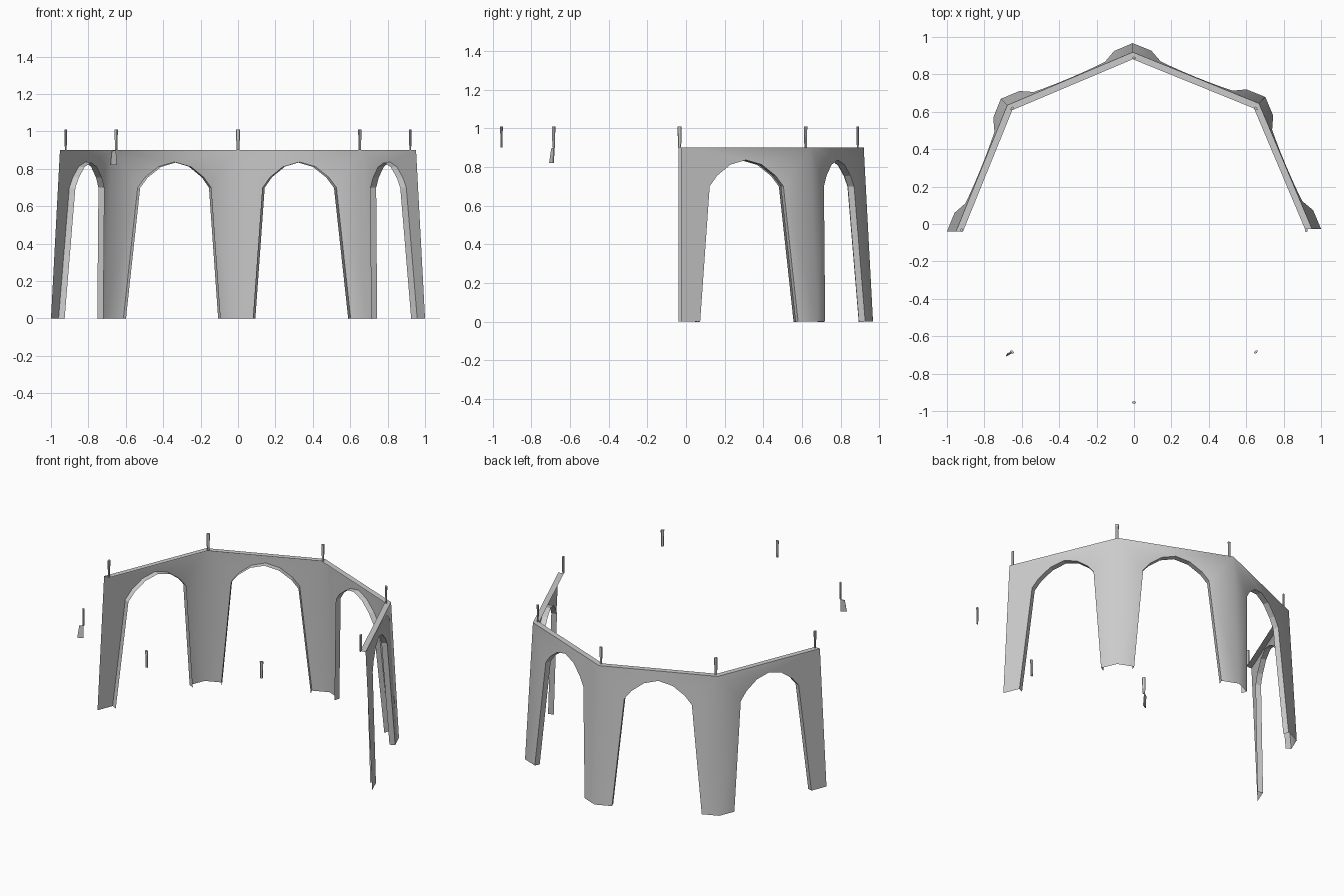
import bpy, bmesh, math
from mathutils import Vector, Matrix

if "Cube" in bpy.data.objects:
    bpy.data.objects.remove(bpy.data.objects["Cube"])

CY = -0.033                 # centre of the octagon
R_TOP, R_BASE, H = 0.952, 1.0, 0.9
LIP = 0.035                 # width of the inward rims
TURN = math.radians(0.4)

grey = bpy.data.materials.new("stone grey")
grey.diffuse_color = (0.6, 0.6, 0.6, 1)
grey.use_nodes = True
grey.node_tree.nodes["Principled BSDF"].inputs["Base Color"].default_value = grey.diffuse_color


def make(name, faces, smooth=False):
    bm = bmesh.new()
    for f in faces:
        bm.faces.new([bm.verts.new(p) for p in f])
    bmesh.ops.remove_doubles(bm, verts=bm.verts, dist=1e-4)
    bmesh.ops.recalc_face_normals(bm, faces=bm.faces)
    me = bpy.data.meshes.new(name)
    bm.to_mesh(me)
    bm.free()
    me.materials.append(grey)
    ob = bpy.data.objects.new(name, me)
    bpy.context.collection.objects.link(ob)
    if smooth:
        bpy.ops.object.select_all(action='DESELECT')
        ob.select_set(True)
        bpy.context.view_layer.objects.active = ob
        bpy.ops.object.shade_smooth_by_angle(angle=math.radians(60))
    return ob


def radius(z):
    return R_BASE + (R_TOP - R_BASE) * z / H


def corner(k, z, r=None):
    a = k * math.pi / 4 + TURN
    r = radius(z) if r is None else r
    return Vector((r * math.cos(a), CY + r * math.sin(a), z))


# Arch outline: distance from panel middle, height
half = [(0.275, 0), (0.207, 0.70), (0.164, 0.755), (0.088, 0.812)]
arch = [(-u, z) for u, z in half] + [(0, 0.836)] + half[::-1]

wall, reveals, ledge = [], [], []
for k in range(4):
    c0, c1 = corner(k, 0), corner(k + 1, 0)
    t0, t1 = corner(k, H), corner(k + 1, H)
    along = (c1 - c0).normalized()
    inward = along.cross(t0 - c0).normalized() * -LIP
    pts = [(corner(k, z) + corner(k + 1, z)) / 2 + along * u for u, z in arch]
    # legs and spandrels of the single outer skin
    wall += [[c0, pts[0], pts[1], t0], [c1, t1, pts[-2], pts[-1]]]
    for i in range(1, 4):
        wall.append([t0, pts[i], pts[i + 1]])
        wall.append([t1, pts[-2 - i], pts[-1 - i]])
    wall.append([t0, pts[4], t1])
    # rim around the opening
    for a, b in zip(pts, pts[1:]):
        reveals.append([a, b, b + inward, a + inward])
    # flat rim along the top
    ri = R_TOP - 0.038
    ledge.append([t0, t1, corner(k + 1, H, ri), corner(k, H, ri)])

make("arcade_wall", wall, True)
make("arch_rims", reveals)
make("top_ledge", ledge)

# Small tapered posts on all eight corners
N = 8
for k in range(8):
    rot = Matrix.Translation((0, CY, 0)) @ Matrix.Rotation(k * math.pi / 4, 4, 'Z')
    rings = []
    for z, s in ((0.9, 0.7), (0.95, 0.85), (1.01, 1.0)):
        rings.append([rot @ Vector((0.921 + 0.007 * s * math.cos(j * math.tau / N),
                                    0.011 * s * math.sin(j * math.tau / N), z))
                      for j in range(N)])
    faces = [rings[0], rings[2]]
    for a, b in zip(rings, rings[1:]):
        faces += [[a[j], a[(j + 1) % N], b[(j + 1) % N], b[j]] for j in range(N)]
    make(f"post_{k + 1}", faces)

# Loose plate hanging below one post
front = [Vector(p) for p in ((-0.652, -0.684, 0.9), (-0.674, -0.697, 0.895),
                             (-0.681, -0.708, 0.82), (-0.648, -0.688, 0.82))]
back = [p + Vector((-0.003, 0.005, 0)) for p in front]
make("hanging_plate", [front, back] + [[front[i], front[(i + 1) % 4], back[(i + 1) % 4], back[i]]
                                       for i in range(4)])
